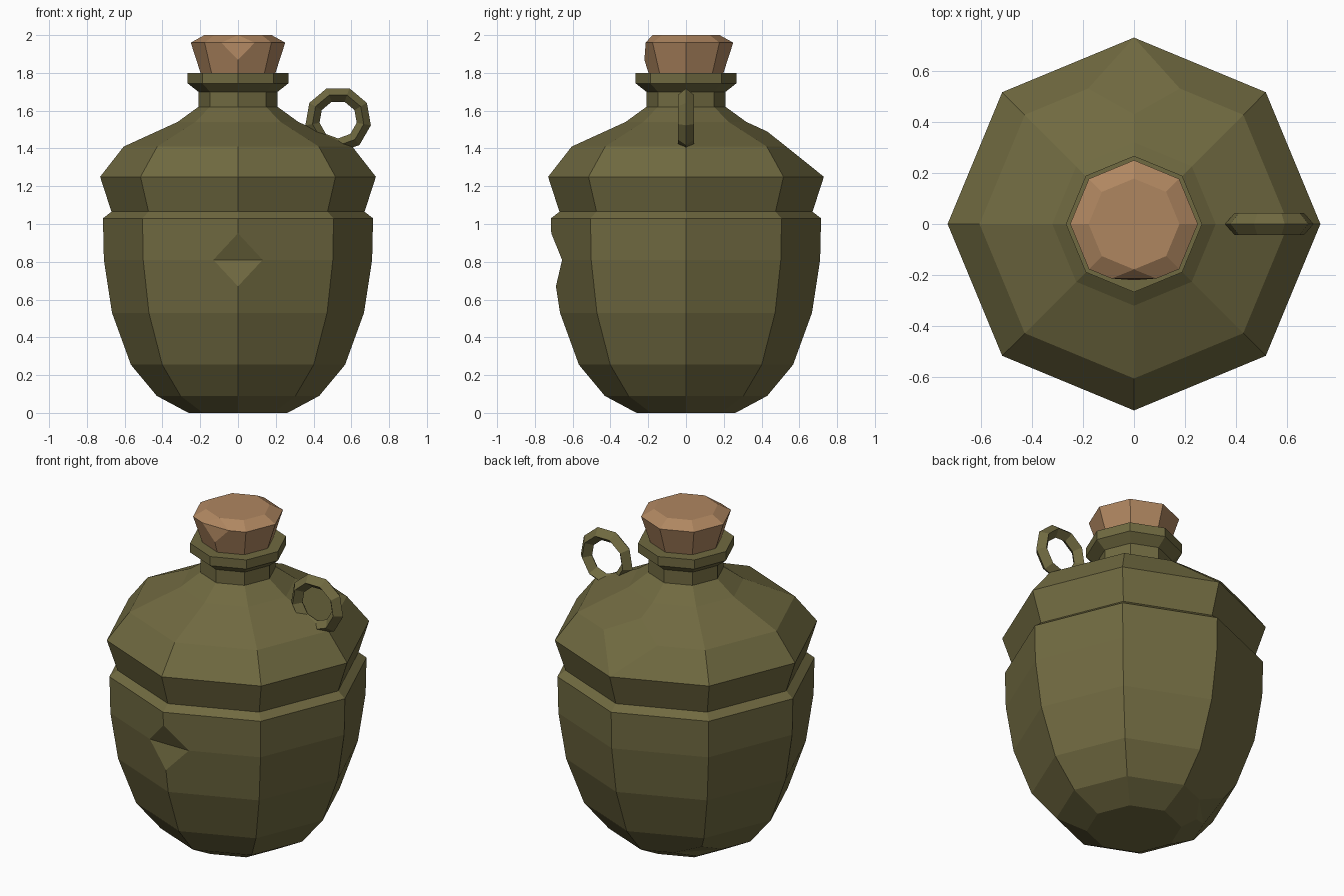
import bpy, bmesh, math
from mathutils import Vector

if "Cube" in bpy.data.objects:
    bpy.data.objects.remove(bpy.data.objects["Cube"])


def material(name, col):
    m = bpy.data.materials.new(name)
    m.diffuse_color = (*col, 1)
    m.use_nodes = True
    m.node_tree.nodes["Principled BSDF"].inputs["Base Color"].default_value = m.diffuse_color
    return m


olive = material("olive clay", (0.162, 0.143, 0.052))
brown = material("cork brown", (0.43, 0.24, 0.118))


def finish(bm, name, mat):
    bmesh.ops.remove_doubles(bm, verts=bm.verts, dist=0.0005)
    bmesh.ops.recalc_face_normals(bm, faces=bm.faces)
    me = bpy.data.meshes.new(name)
    bm.to_mesh(me)
    bm.free()
    me.materials.append(mat)
    ob = bpy.data.objects.new(name, me)
    bpy.context.collection.objects.link(ob)
    return ob


def chipped_lathe(name, profile, chips, mat, n=8):
    """Lathed profile; chips maps (ring, sector) -> (up, down, side) cut fractions."""
    bm = bmesh.new()
    P = [[Vector((r * math.cos(math.tau * j / n), r * math.sin(math.tau * j / n), z))
          for j in range(n)] for r, z in profile]

    def at(i, j):
        return P[i][j % n]

    def face(points):
        bm.faces.new([bm.verts.new(p) for p in points])

    def corner(i, j, di, dj):
        # points standing in for one quad corner: (vertical edge cut, side edge cut)
        c = chips.get((i, j % n))
        v = at(i, j)
        if not c:
            return [v]
        return [v.lerp(at(i + di, j), c[0] if di > 0 else c[1]),
                v.lerp(at(i, j + dj), c[2])]

    for i in range(len(P) - 1):
        for j in range(n):
            face(corner(i, j, 1, 1) + corner(i, j + 1, 1, -1)[::-1]
                 + corner(i + 1, j + 1, -1, -1) + corner(i + 1, j, -1, 1)[::-1])
    face(P[0][::-1])
    face(P[-1])
    # notch faces, folded along the level line
    for (i, j), (up, down, side) in chips.items():
        v = at(i, j)
        left, right = v.lerp(at(i, j - 1), side), v.lerp(at(i, j + 1), side)
        face([left, right, v.lerp(at(i + 1, j), up)])
        face([right, left, v.lerp(at(i - 1, j), down)])
    return finish(bm, name, mat)


# jug body with neck and lip: notches in front, at the back shoulder and near the base
chipped_lathe("jug_body", [
    (0.262, 0.0), (0.43, 0.09), (0.567, 0.255), (0.667, 0.53), (0.71, 0.81),
    (0.715, 1.03), (0.67, 1.065), (0.73, 1.25), (0.605, 1.41), (0.32, 1.54),
    (0.21, 1.62), (0.21, 1.70), (0.267, 1.745), (0.267, 1.80)],
    {(4, 6): (0.64, 0.5, 0.26), (8, 2): (0.615, 1.0, 0.42), (1, 3): (0.5, 0.5, 0.45)},
    olive)

# cork stopper with a chipped front corner
chipped_lathe("cork_stopper", [(0.195, 1.79), (0.25, 1.96), (0.178, 2.0)],
              {(1, 6): (1.0, 0.54, 0.5)}, brown)

# ring handle: nine-sided loop with a diamond section
bm = bmesh.new()
section = [(0.176, 0), (0.138, 0.043), (0.1, 0), (0.138, -0.043)]
N = 9
loops = []
for k in range(N):
    a = math.radians(30) + math.tau * k / N
    loops.append([bm.verts.new((0.53 + r * math.cos(a), y, 1.553 + r * math.sin(a)))
                  for r, y in section])
for k in range(N):
    A, B = loops[k], loops[(k + 1) % N]
    for s in range(4):
        t = (s + 1) % 4
        bm.faces.new((A[s], A[t], B[t], B[s]))
finish(bm, "ring_handle", olive)
